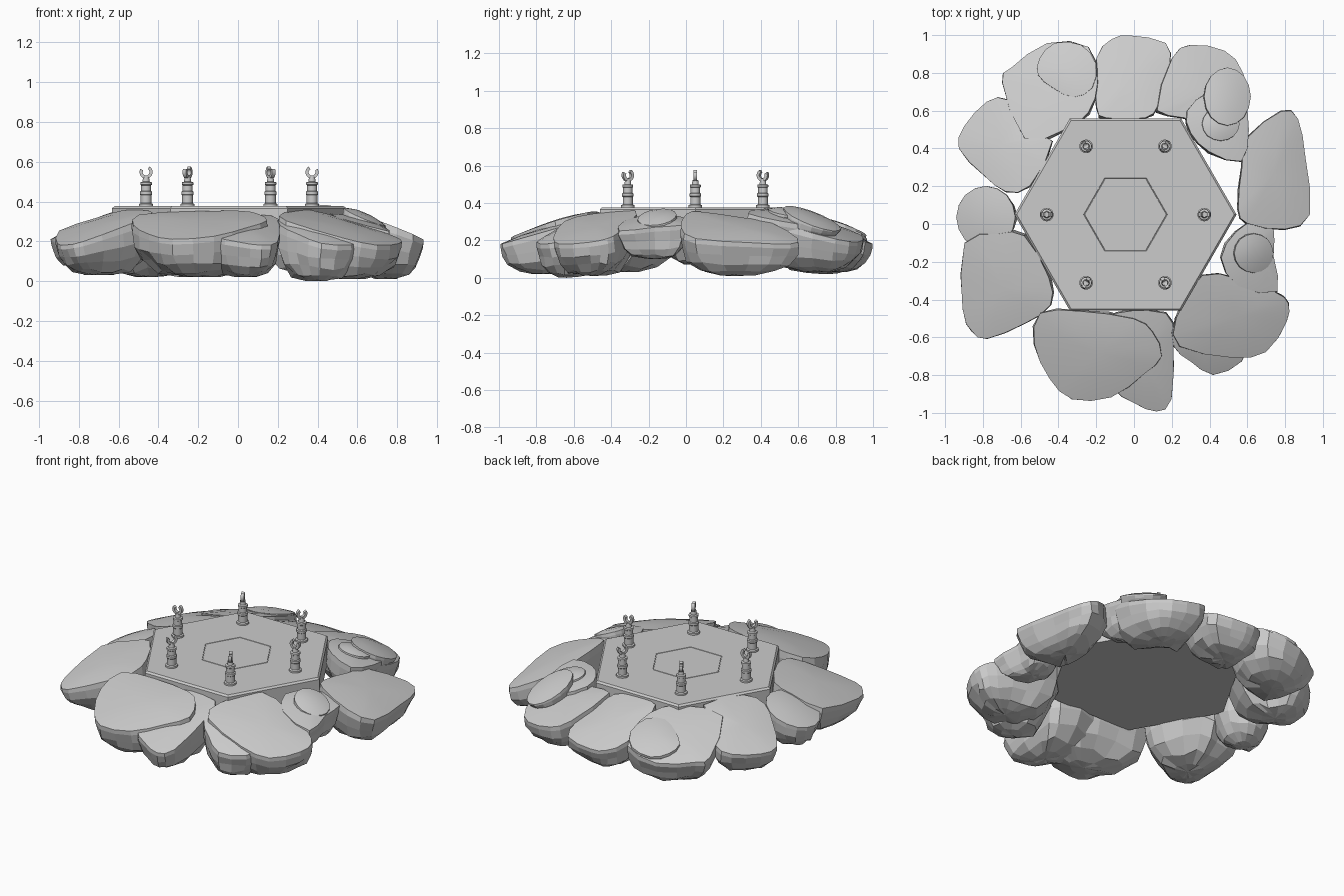
import bpy, bmesh, math, random
from mathutils import Vector

if "Cube" in bpy.data.objects:
    bpy.data.objects.remove(bpy.data.objects["Cube"])

random.seed(4)
CX, CY = -0.045, 0.05          # centre of the hexagonal platform


def finish(bm, name, angle=None):
    bmesh.ops.recalc_face_normals(bm, faces=bm.faces)
    me = bpy.data.meshes.new(name)
    bm.to_mesh(me)
    bm.free()
    ob = bpy.data.objects.new(name, me)
    bpy.context.collection.objects.link(ob)
    if angle:
        bpy.ops.object.select_all(action='DESELECT')
        ob.select_set(True)
        bpy.context.view_layer.objects.active = ob
        bpy.ops.object.shade_smooth_by_angle(angle=math.radians(angle))
    return ob


def bridge(bm, a, b, smooth=False):
    n = len(a)
    for i in range(n):
        f = bm.faces.new((a[i], a[(i + 1) % n], b[(i + 1) % n], b[i]))
        f.smooth = smooth


def lathe(bm, profile, sides, cx, cy):
    rings = [[bm.verts.new((cx + r * math.cos(2 * math.pi * i / sides),
                            cy + r * math.sin(2 * math.pi * i / sides), z))
              for i in range(sides)] for r, z in profile]
    for a, b in zip(rings, rings[1:]):
        bridge(bm, a, b)
    bm.faces.new(rings[0])
    bm.faces.new(rings[-1])


# Rounded closed outline through a few points
def smooth_outline(pts):
    p = [Vector(q) for q in pts]
    n, out = len(p), []
    for i in range(n):
        a, b, c, d = p[i - 1], p[i], p[(i + 1) % n], p[(i + 2) % n]
        out += [b, (b + c) * 0.5625 - (a + d) * 0.0625]
    return out


# Rock: gently domed sloping top, faceted undercut sides and underside
def rock(name, pts, z_in, z_out, z_bot):
    o = smooth_outline(pts)
    n = len(o)
    c = sum(o, Vector((0, 0))) / n
    d = (c - Vector((CX, CY))).normalized()
    s = [q.dot(d) for q in o]
    lo, hi = min(s), max(s)

    def top(q):
        return z_in + (z_out - z_in) * (q.dot(d) - lo) / (hi - lo)

    bm = bmesh.new()

    def ring(k, drop, dome=0.0, jit=0.0, shift=0.0):
        vs = []
        for q in o:
            w = c + (q - c) * k * (1 + random.uniform(-jit, jit)) + d * shift
            t = top(w)
            z = t + dome - drop * (t - z_bot) * (1 + random.uniform(-jit, jit))
            vs.append(bm.verts.new((w.x, w.y, max(z, 0.0))))
        return vs

    tip = bm.verts.new((c.x, c.y, top(c) + 0.016))
    inner = ring(0.55, 0, 0.013)
    edge = ring(0.99, 0)
    for i in range(n):
        bm.faces.new((tip, inner[i], inner[(i + 1) % n])).smooth = True
    bridge(bm, inner, edge, True)
    rings = [edge, ring(1.0, 0.14, jit=0.01, shift=-.003),
             ring(0.97, 0.42, jit=0.04, shift=-.012),
             ring(0.84, 0.68, jit=0.06, shift=-.008),
             ring(0.62, 0.89, jit=0.06),
             ring(0.3, 0.98, jit=0.02, shift=0.01)]
    for a, b in zip(rings, rings[1:]):
        bridge(bm, a, b)
    base = bm.verts.new((c.x + d.x * .01, c.y + d.y * .01, z_bot))
    for i in range(n):
        bm.faces.new((base, rings[-1][(i + 1) % n], rings[-1][i]))
    return finish(bm, name)


def oval(cx, cy, rx, ry, n=8):
    return [(cx + rx * math.cos(2 * math.pi * i / n),
             cy + ry * math.sin(2 * math.pi * i / n)) for i in range(n)]


# Hexagonal platform with chamfered rim and thinly engraved inner hexagon
bm = bmesh.new()
lathe(bm, [(.588, .225), (.588, .366), (.576, .377), (.222, .377), (.2205, .374),
           (.2175, .374), (.216, .377)], 6, CX, CY)
finish(bm, "platform")

# Six pegs, each with an open clip lying in the radial plane
PEG = [(.036, .37), (.036, .388), (.027, .392), (.027, .432), (.031, .436),
       (.031, .45), (.025, .454), (.025, .482), (.029, .485), (.029, .497),
       (.018, .5), (.015, .524)]
for k in range(6):
    a = k * math.pi / 3
    u = Vector((math.cos(a), math.sin(a), 0))
    v = Vector((-u.y, u.x, 0))
    x, y = CX + .417 * u.x, CY + .417 * u.y
    bm = bmesh.new()
    lathe(bm, PEG, 20, x, y)
    secs = []
    for i in range(17):
        t = math.radians(150 + 270 * i / 16)
        secs.append([bm.verts.new(Vector((x, y, .548)) + v * w
                     - (u * math.cos(t) - Vector((0, 0, math.sin(t)))) * r)
                     for r, w in ((.033, -.01), (.033, .01), (.017, .01), (.017, -.01))])
    for p, q in zip(secs, secs[1:]):
        bridge(bm, p, q)
    bm.faces.new(secs[0])
    bm.faces.new(secs[-1])
    finish(bm, "clip_peg_%d" % (k + 1), 35)

# Front rocks
rock("front_rock_large", [(-.5, -.47), (-.28, -.46), (0, -.5), (.1, -.57), (.15, -.7),
     (.05, -.8), (-.12, -.92), (-.33, -.93), (-.45, -.82), (-.53, -.64)], .355, .21, .02)
rock("front_rock_lower", [(-.1, -.47), (.17, -.47), (.21, -.62), (.2, -.93), (.12, -.995),
     (0, -.95), (-.12, -.86), (-.15, -.65)], .34, .18, .02)
rock("front_right_rock", [(.22, -.5), (.36, -.27), (.55, -.29), (.75, -.36), (.82, -.42),
     (.81, -.52), (.7, -.68), (.52, -.71), (.24, -.65)], .36, .18, .01)
rock("front_right_rock_lower", [(.22, -.5), (.21, -.65), (.3, -.73), (.42, -.8),
     (.57, -.73), (.6, -.58), (.4, -.42)], .33, .18, .0)

# Right rocks
rock("right_rock", [(.6, .46), (.78, .6), (.87, .56), (.91, .35), (.935, .05), (.8, -.03),
     (.6, .0), (.55, .08), (.57, .3)], .355, .18, .01)
rock("right_small_rock", [(.54, -.04), (.65, .02), (.74, -.02), (.74, -.17), (.76, -.36),
     (.55, -.33), (.46, -.18)], .34, .25, .1)
rock("right_small_cap", oval(.635, -.155, .105, .105), .37, .28, .22)

# Back rocks
rock("back_right_rock", [(.12, .6), (.2, .88), (.3, .95), (.48, .92), (.58, .8),
     (.6, .55), (.45, .38), (.27, .56)], .355, .19, .03)
rock("back_right_stack", [(.28, .6), (.4, .7), (.57, .67), (.61, .5), (.57, .33),
     (.4, .38), (.3, .48)], .37, .28, .1)
rock("back_right_disc", oval(.46, .53, .1, .09), .375, .33, .26)
rock("back_right_cap", oval(.495, .675, .125, .155), .385, .25, .2)
rock("back_rock", [(-.2, .62), (-.2, .88), (-.12, .98), (-.02, 1), (.17, .96), (.19, .83),
     (.13, .63), (.06, .56), (-.15, .56)], .355, .18, .03)
rock("back_left_rock", [(-.58, .45), (-.7, .75), (-.65, .83), (-.46, .96), (-.24, .94),
     (-.19, .75), (-.24, .59), (-.36, .5)], .36, .19, .02)
rock("back_left_cap", [(-.5, .88), (-.42, .96), (-.28, .95), (-.2, .85), (-.22, .72),
     (-.32, .67), (-.43, .72), (-.51, .79)], .33, .22, .13)

# Left rocks
rock("left_back_rock", [(-.93, .4), (-.9, .52), (-.78, .65), (-.67, .66), (-.58, .5),
     (-.43, .44), (-.55, .2), (-.68, .17), (-.8, .26)], .37, .2, .05)
rock("left_small_rock", oval(-.785, .035, .158, .168), .34, .21, .07)
rock("left_front_rock", [(-.9, -.1), (-.91, -.45), (-.86, -.57), (-.78, -.61), (-.58, -.53),
     (-.44, -.43), (-.45, -.28), (-.58, -.06), (-.72, -.05)], .36, .18, .03)
